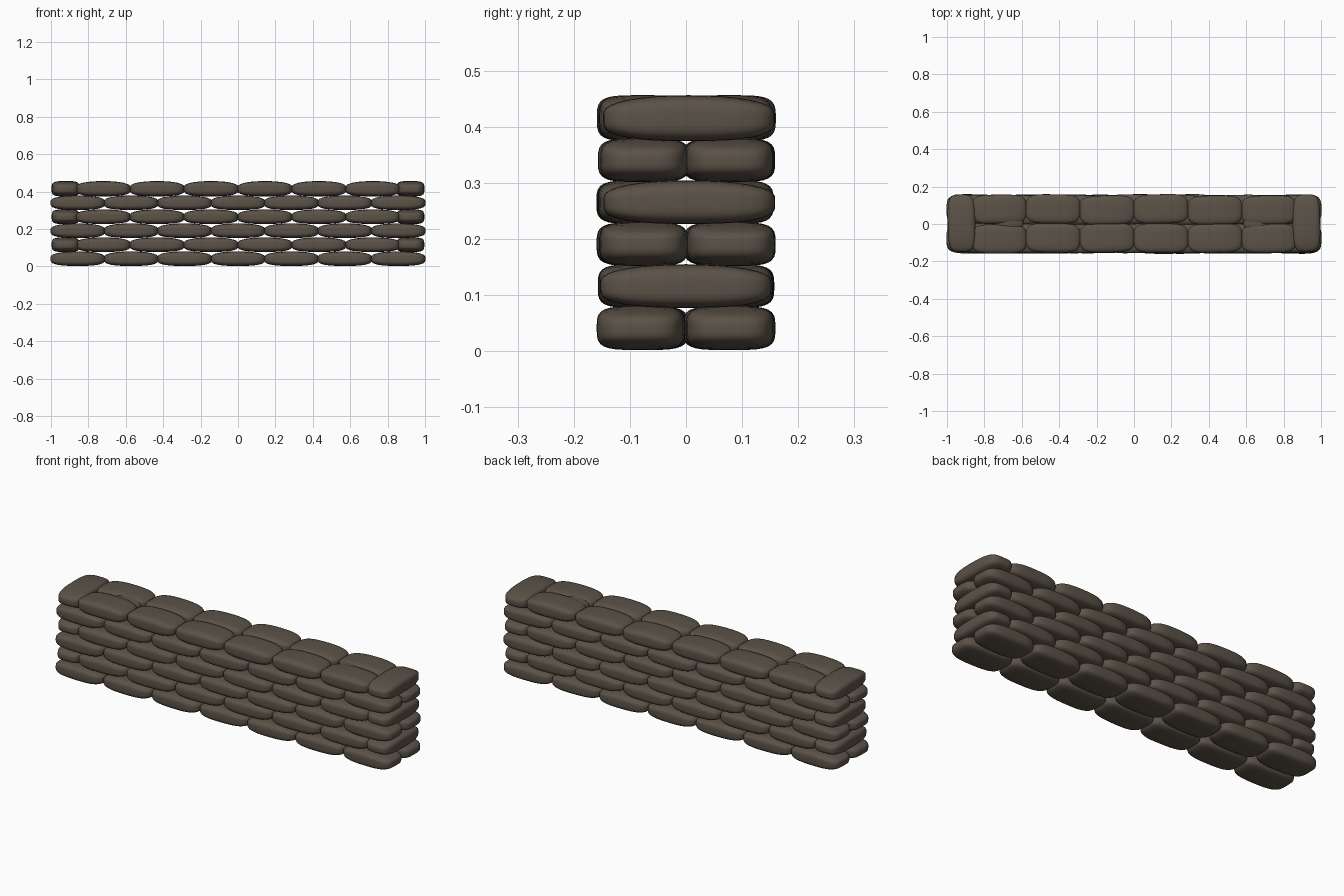
import bpy, bmesh, math, random
from mathutils import Matrix, Vector

if "Cube" in bpy.data.objects:
    bpy.data.objects.remove(bpy.data.objects["Cube"])

random.seed(4)

burlap = bpy.data.materials.new("dark_burlap")
burlap.diffuse_color = (0.105, 0.085, 0.064, 1)
burlap.use_nodes = True
burlap.node_tree.nodes["Principled BSDF"].inputs["Base Color"].default_value = burlap.diffuse_color


def sandbag(name, loc, size, turn=0.0, jitter=True):
    """A pillow with boxy sides, thinner ends and a flatter underside; size is (length, width, height)."""
    bm = bmesh.new()
    bmesh.ops.create_cube(bm, size=2)
    bmesh.ops.subdivide_edges(bm, edges=bm.edges[:], cuts=9, use_grid_fill=True)
    for v in bm.verts:
        x, y, z = v.co
        n = 4.0
        k = (abs(x) ** n + abs(y) ** n + abs(z) ** n) ** (-1 / n)
        x, y, z = x * k, y * k, z * k
        z *= 1 - (0.27 if z > 0 else 0.16) * x * x
        v.co = Vector((x * size[0] / 2, y * size[1] / 2, z * size[2] / 2))
    if jitter:
        turn += random.uniform(-0.025, 0.025)
        loc = (loc[0], loc[1] + random.uniform(-0.004, 0.004), loc[2])
    bm.transform(Matrix.Translation(loc) @ Matrix.Rotation(turn, 4, 'Z'))
    mesh = bpy.data.meshes.new(name)
    bm.to_mesh(mesh)
    bm.free()
    for p in mesh.polygons:
        p.use_smooth = True
    mesh.materials.append(burlap)
    obj = bpy.data.objects.new(name, mesh)
    bpy.context.collection.objects.link(obj)
    return obj


PITCH, HEIGHT = 0.0748, 0.078
for layer in range(6):
    z = 0.041 + layer * PITCH
    h = HEIGHT + (0.004 if layer == 5 else 0)
    if layer % 2 == 0:
        # full course: seven stretcher bags on each face
        count, start, pitch = 7, -1.0, 2.0 / 7
    else:
        # bonded course: six stretchers between two bags laid across the wall
        count, start, pitch = 6, -0.865, 1.73 / 6
        for side in (-1, 1):
            sandbag("end_bag", (side * 0.922, 0.003, z), (0.305, 0.148, h), math.pi / 2)
    for side in (-1, 1):
        for i in range(count):
            x = start + pitch * (i + 0.5)
            sandbag("side_bag", (x, side * 0.077, z), (pitch + 0.004, 0.157, h))

# small filler bags bulging out of the middle seam near each end
sandbag("filler_bag", (-0.67, 0.012, 0.412), (0.16, 0.075, 0.072), 0, False)
sandbag("filler_bag", (0.66, 0.003, 0.412), (0.15, 0.065, 0.072), 0, False)
